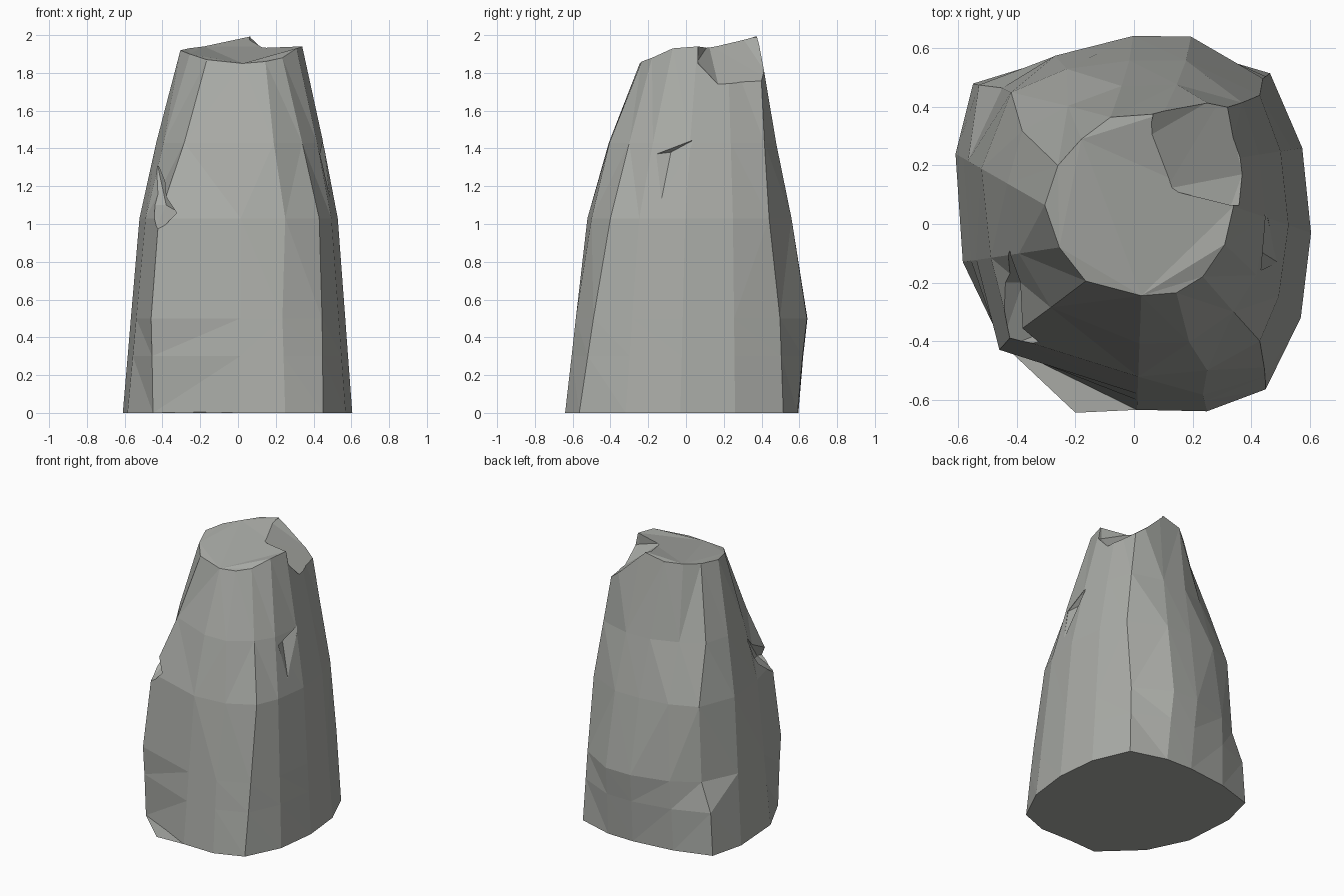
import bpy, bmesh

if "Cube" in bpy.data.objects:
    bpy.data.objects.remove(bpy.data.objects["Cube"])

# outlines of the base (x, y) and of the broken top (x, y, z), counter-clockwise from the front
BASE = [(.01, -.635), (.25, -.64), (.45, -.565), (.57, -.32), (.605, -.03), (.575, .26), (.465, .515),
        (.21, .59), (.01, .595), (-.29, .56), (-.55, .48), (-.61, .24), (-.585, -.13), (-.45, -.41)]
TOP = [(.025, -.245, 1.85), (.145, -.235, 1.86), (.235, -.18, 1.88), (.31, -.07, 1.93), (.34, .06, 1.94),
       (.32, .22, 1.95), (.29, .39, 1.95), (.1, .378, 2.0), (-.08, .365, 1.96), (-.18, .29, 1.94),
       (-.26, .2, 1.93), (-.305, .065, 1.92), (-.255, -.08, 1.90), (-.165, -.195, 1.87)]
# height, share of the way from base to top outline, backward bulge
LEVELS = [(0, 0, 0), (.3, .085, .045), (.5, .14, .08), (1.03, .29, .03), (1.43, .58, .01), (None, 1, 0)]
# corner columns that leave the straight taper: (level, column) -> (x, y)
CORNERS = {(1, 2): (.448, -.52), (2, 2): (.445, -.49), (3, 2): (.43, -.40), (4, 2): (.34, -.30),
           (3, 1): (.25, -.50), (3, 6): (.43, .44), (4, 6): (.37, .415),
           (1, 9): (-.28, .57), (2, 9): (-.27, .575), (3, 9): (-.23, .53),
           (1, 10): (-.53, .475), (2, 10): (-.45, .465), (3, 10): (-.42, .45),
           (1, 13): (-.455, -.42), (2, 13): (-.46, -.43), (3, 13): (-.42, -.385)}
N = len(BASE)

stone = bpy.data.materials.new("stone")
stone.diffuse_color = (.40, .41, .385, 1)
stone.use_nodes = True
stone.node_tree.nodes["Principled BSDF"].inputs["Base Color"].default_value = stone.diffuse_color


def new_object(name, bm):
    mesh = bpy.data.meshes.new(name)
    bm.to_mesh(mesh)
    bm.free()
    mesh.materials.append(stone)
    ob = bpy.data.objects.new(name, mesh)
    bpy.context.collection.objects.link(ob)
    return ob


def hull_object(name, points):
    bm = bmesh.new()
    for p in points:
        bm.verts.new(p)
    bmesh.ops.convex_hull(bm, input=bm.verts)
    loose = [v for v in bm.verts if not v.link_faces]
    bmesh.ops.delete(bm, geom=loose, context='VERTS')
    bmesh.ops.recalc_face_normals(bm, faces=bm.faces)
    return new_object(name, bm)


# rock body
bm = bmesh.new()
rings = []
for n, (z, t, bulge) in enumerate(LEVELS):
    ring = []
    for i, (b, p) in enumerate(zip(BASE, TOP)):
        x = b[0] + (p[0] - b[0]) * t
        y = b[1] + (p[1] - b[1]) * t + (bulge if i in (7, 8) else 0)
        x, y = CORNERS.get((n, i), (x, y))
        ring.append(bm.verts.new((x, y, p[2] if z is None else z)))
    rings.append(ring)
for lo, hi in zip(rings, rings[1:]):
    for i in range(N):
        j = (i + 1) % N
        bm.faces.new((lo[i], lo[j], hi[j], hi[i]))
bm.faces.new(rings[0][::-1])
bm.faces.new(rings[-1])
bmesh.ops.triangulate(bm, faces=bm.faces)
bmesh.ops.recalc_face_normals(bm, faces=bm.faces)
rock = new_object("rock", bm)

# chips broken out of the body
CHIPS = {
    "top_chip": [(.05, .3, 1.985), (.11, .12, 1.95), (.33, .06, 1.86), (.37, .17, 1.74), (.31, .45, 1.76),
                 (.08, .45, 1.99), (.6, .1, 1.74), (.6, .45, 1.72), (.1, .3, 2.3), (.35, .08, 2.3),
                 (.6, .45, 2.3)],
    "front_left_chip": [(-.43, -.08, 1.33), (-.31, -.37, 1.06), (-.46, -.43, .93), (-.38, -.2, 1.1),
                        (-.7, -.5, 1.1), (-.65, -.2, 1.1), (-.4, -.6, 1.05)],
    "right_chip": [(.43, -.16, 1.37), (.45, .05, 1.45), (.49, -.13, 1.13), (.41, -.08, 1.38),
                   (.6, -.06, 1.35)],
}
for name, points in CHIPS.items():
    cutter = hull_object(name, points)
    cutter.hide_render = True
    mod = rock.modifiers.new(name, 'BOOLEAN')
    mod.operation = 'DIFFERENCE'
    mod.solver = 'EXACT'
    mod.object = cutter

# bake the cuts and remove the cutters
depsgraph = bpy.context.evaluated_depsgraph_get()
rock_mesh = bpy.data.meshes.new_from_object(rock.evaluated_get(depsgraph))
rock.modifiers.clear()
rock.data = rock_mesh
for name in CHIPS:
    bpy.data.objects.remove(bpy.data.objects[name])

# thin flake at the front-left foot
hull_object("foot_flake", [(-.45, -.41, 0), (-.2, -.645, 0), (.01, -.635, 0), (-.2, -.53, .004)])
